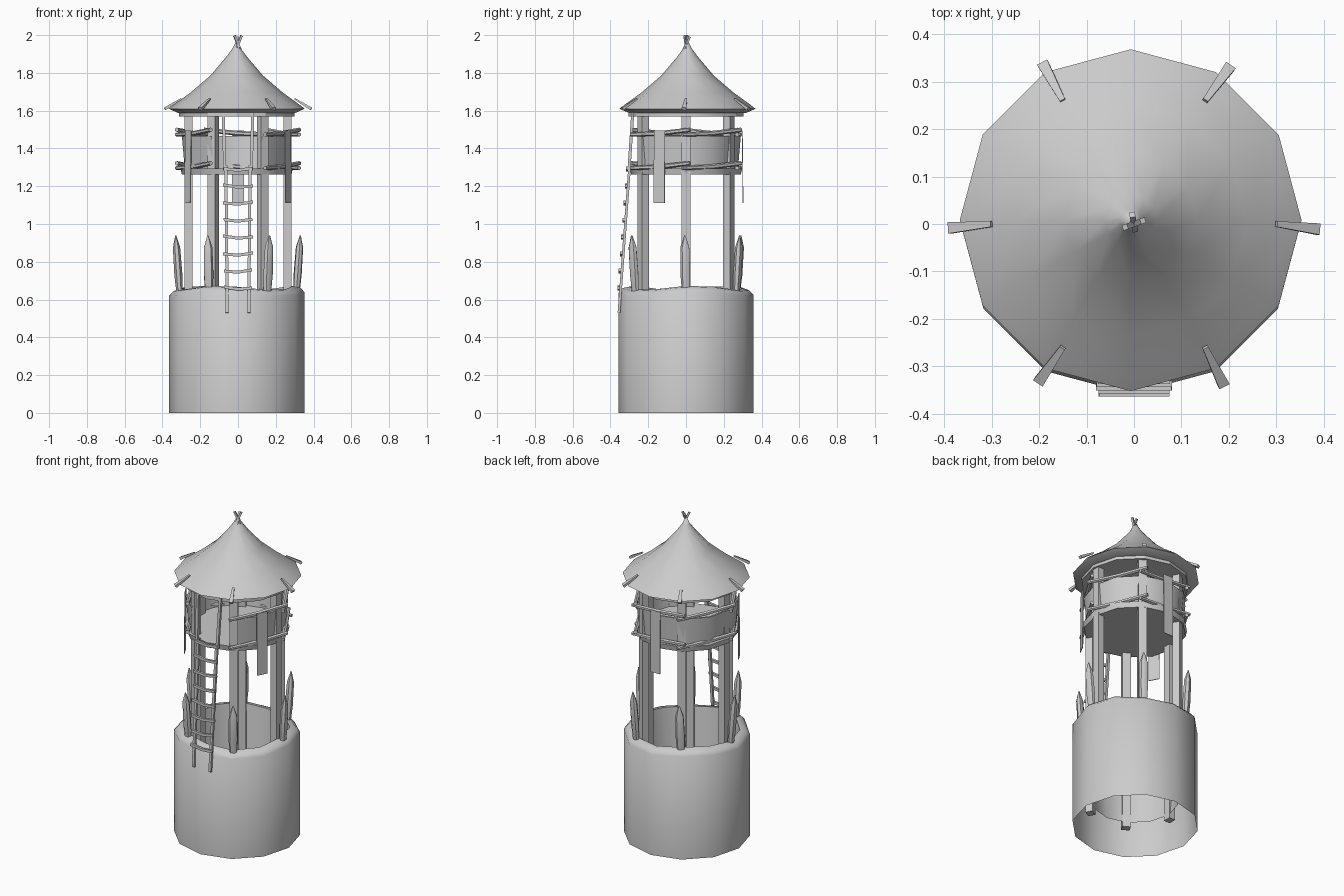
import bpy, bmesh, math, random
from mathutils import Vector, Matrix

random.seed(4)
cube = bpy.data.objects.get("Cube")
if cube:
    bpy.data.objects.remove(cube, do_unlink=True)

mat = bpy.data.materials.new("plain grey")
mat.use_nodes = True
GREY = (0.6, 0.6, 0.6, 1)
mat.diffuse_color = GREY
mat.node_tree.nodes["Principled BSDF"].inputs["Base Color"].default_value = GREY

CX = -0.007  # the round parts sit slightly off centre


def finish(bm, name, smooth=None, fix_normals=True):
    if fix_normals:
        bmesh.ops.recalc_face_normals(bm, faces=bm.faces)
    mesh = bpy.data.meshes.new(name)
    bm.to_mesh(mesh)
    bm.free()
    mesh.materials.append(mat)
    obj = bpy.data.objects.new(name, mesh)
    bpy.context.scene.collection.objects.link(obj)
    if smooth:
        bpy.ops.object.select_all(action='DESELECT')
        obj.select_set(True)
        bpy.context.view_layer.objects.active = obj
        bpy.ops.object.shade_smooth_by_angle(angle=math.radians(smooth))
    return obj


def polar(deg, r, z):
    a = math.radians(deg)
    return Vector((r * math.cos(a), r * math.sin(a), z))


def lathe(name, profile, sides=12, start=0, sweep=360, centre=(CX, 0), wave=None, smooth=50):
    """Revolve an (r, z) profile; wave(index, degrees) shifts a ring's height."""
    bm = bmesh.new()
    full = sweep == 360
    cols = []
    for i in range(sides if full else sides + 1):
        deg = start + sweep * i / sides
        col = []
        for k, (r, z) in enumerate(profile):
            p = polar(deg, r, z + (wave(k, deg) if wave else 0))
            col.append(bm.verts.new(p + Vector((*centre, 0))))
        cols.append(col)
    for i in range(sides):
        a, b = cols[i], cols[(i + 1) % len(cols)]
        for k in range(len(profile) - 1):
            bm.faces.new((a[k], b[k], b[k + 1], a[k + 1]))
    bmesh.ops.remove_doubles(bm, verts=bm.verts, dist=0.0002)
    return finish(bm, name, smooth)


def beam(name, points, width, depth, sides=4, scales=None, side=None, smooth=None):
    """Sweep a flat-sided section along points; side sets the width direction."""
    bm = bmesh.new()
    axis = (points[-1] - points[0]).normalized()
    side = side or (axis.cross(Vector((0, 0, 1))) if abs(axis.z) < 0.99 else Vector((1, 0, 0)))
    side = (side - axis * side.dot(axis)).normalized()
    out = axis.cross(side)
    rings = []
    unit = 1 / math.cos(math.pi / sides) if sides == 4 else 1
    for i, p in enumerate(points):
        s = (scales[i] if scales else 1) * unit / 2
        rings.append([])
        for j in range(sides):
            t = 2 * math.pi * (j + 0.5) / sides
            rings[-1].append(bm.verts.new(p + side * (width * s * math.cos(t)) + out * (depth * s * math.sin(t))))
    for a, b in zip(rings, rings[1:]):
        for j in range(sides):
            k = (j + 1) % sides
            bm.faces.new((a[j], a[k], b[k], b[j]))
    bm.faces.new(rings[0])
    bm.faces.new(rings[-1])
    return finish(bm, name, smooth)


# Hollow base with an uneven rounded rim
def rim_wave(k, deg):
    return 0.012 * math.sin(math.radians(3 * deg + 60)) if k in (1, 2, 3) else 0


lathe("base_shell", [(0.358, 0), (0.358, 0.63), (0.335, 0.655), (0.3, 0.662), (0.245, 0.16)],
      wave=rim_wave, smooth=60)

# Roof, its ceiling hoop, and the lookout deck
roof_profile = [(0, 1.975), (0.022, 1.93), (0.055, 1.885), (0.14, 1.785), (0.245, 1.695),
                (0.335, 1.63), (0.36, 1.61), (0.31, 1.588), (0.29, 1.59)]
lathe("roof", roof_profile, centre=(CX, 0.008), smooth=80)
lathe("roof_hoop", [(0, 1.59), (0.305, 1.59), (0.305, 1.57), (0, 1.57)], smooth=30)
lathe("deck", [(0, 1.295), (0.298, 1.295), (0.29, 1.262), (0, 1.262)], smooth=30)

# Parapet wall, open at the front for the ladder
lathe("parapet", [(0.275, 1.29), (0.29, 1.465), (0.28, 1.465), (0.265, 1.29)],
      sides=10, start=-63, sweep=306, smooth=40)

for deg in range(0, 360, 60):
    tangent = polar(deg + 90, 1, 0)
    # Upright posts
    beam(f"post_{deg}", [polar(deg, 0.262, 0.13), polar(deg, 0.262, 1.58)], 0.048, 0.042, side=tangent)
    # Sharpened stakes leaning out over the rim
    foot, tip = polar(deg, 0.308, 0.62), polar(deg + random.uniform(-2, 2), 0.33, 0.94)
    beam(f"stake_{deg}", [foot.lerp(tip, t) for t in (0, 0.35, 0.8, 1)], 0.054, 0.044,
         sides=7, scales=[0.75, 1, 0.9, 0.12], side=tangent, smooth=45)
    # Short sticks pinning the thatch edge
    turn = random.uniform(-2, 2)
    beam(f"roof_stick_{deg}", [polar(deg, 0.30, 1.663), polar(deg + turn, 0.388, 1.609)],
         0.024, 0.016, scales=[0.5, 1], side=tangent)
    # Overlapping rail logs between neighbouring posts, none across the entrance
    if deg != 240:
        for level, z in (("lower", 1.308), ("upper", 1.485)):
            a, b = polar(deg, 0.312, z - 0.01), polar(deg + 60, 0.312, z + 0.012)
            ext = (b - a) * 0.08
            mid = (a + b) / 2 - Vector((0, 0, 0.006))
            beam(f"{level}_rail_{deg}", [a - ext, mid, b + ext], 0.026, 0.026,
                 sides=6, scales=[0.85, 1, 0.9], smooth=40)

# Cloth banners hung over the upper rail
for name, deg in (("left", -28), ("right", 208), ("back", 90)):
    top, low = polar(deg, 0.298, 1.495), polar(deg, 0.302, 1.11)
    beam(f"{name}_banner", [top, low], 0.066, 0.004, side=polar(deg + 90, 1, 0))

# Entrance frame and ladder
X = Vector((1, 0, 0))
for name, s in (("left", 1), ("right", -1)):
    beam(f"{name}_door_stick", [Vector((s * 0.07, -0.302, 1.28)), Vector((s * 0.078, -0.282, 1.59))],
         0.016, 0.016, side=X)
    beam(f"{name}_ladder_rail", [Vector((s * 0.057, -0.355, 0.53)), Vector((s * 0.064, -0.298, 1.31))],
         0.016, 0.014, side=X)
for i in range(8):
    z = 0.66 + i * 0.09
    y = -0.355 + (z - 0.53) * 0.073 - 0.011
    w = 0.077 + random.uniform(-0.004, 0.004)
    tilt = random.uniform(-0.004, 0.004)
    beam(f"ladder_rung_{i + 1}", [Vector((-w, y, z + 0.004 - tilt)), Vector((0, y, z - 0.005)),
                                  Vector((w, y, z + 0.004 + tilt))], 0.014, 0.016)

# Crossed sticks at the peak
for i, deg in enumerate((20, 100, 200)):
    beam(f"peak_stick_{i + 1}", [polar(deg + 180, 0.012, 1.925), polar(deg, 0.02, 1.997 - 0.006 * (i == 1))],
         0.012, 0.012)
